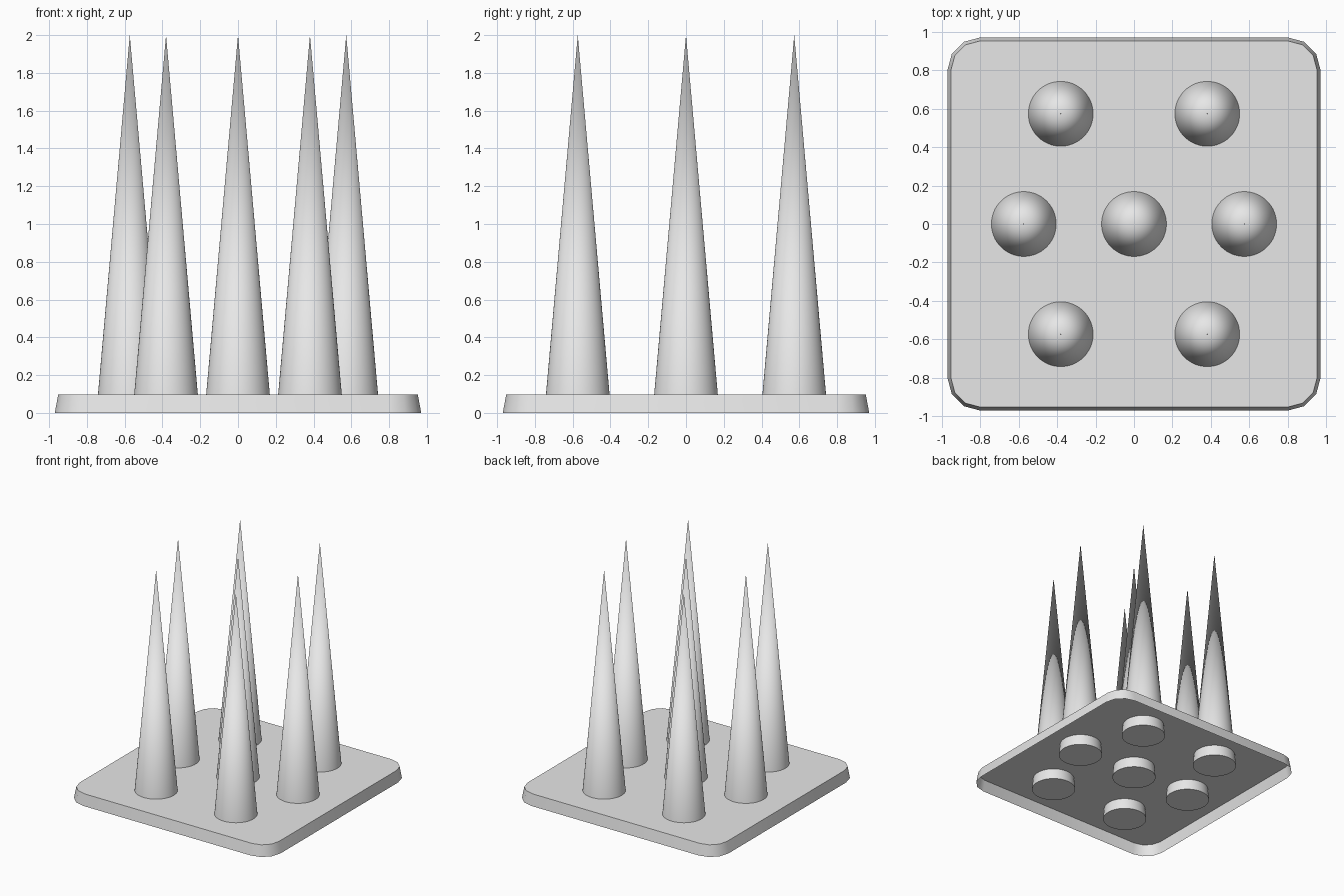
import bpy, bmesh
from math import cos, sin, pi

cube = bpy.data.objects.get("Cube")
if cube:
    bpy.data.objects.remove(cube, do_unlink=True)

PLATE_TOP = 0.097
HEIGHT = 2.0
SPIKE_RADIUS = 0.177
SPIKE_SIDES = 64

# Single grey material
grey = bpy.data.materials.new("light_grey")
grey.use_nodes = True
colour = (0.8, 0.8, 0.8, 1.0)
grey.diffuse_color = colour
grey.node_tree.nodes["Principled BSDF"].inputs["Base Color"].default_value = colour


def add_object(name, bm):
    bm.normal_update()
    mesh = bpy.data.meshes.new(name)
    bm.to_mesh(mesh)
    bm.free()
    mesh.materials.append(grey)
    obj = bpy.data.objects.new(name, mesh)
    bpy.context.collection.objects.link(obj)
    return obj


def rounded_square(bm, radius, z, centre=0.8, segments=3):
    """Ring of vertices with faceted corners, counter-clockwise."""
    ring = []
    for corner, (sx, sy) in enumerate([(1, 1), (-1, 1), (-1, -1), (1, -1)]):
        for i in range(segments + 1):
            a = (corner + i / segments) * pi / 2
            ring.append(bm.verts.new((sx * centre + radius * cos(a),
                                      sy * centre + radius * sin(a), z)))
    return ring


def bridge(bm, lower, upper):
    n = len(lower)
    for i in range(n):
        j = (i + 1) % n
        bm.faces.new((lower[i], lower[j], upper[j], upper[i])).smooth = True


# Base plate: thin tray, open underneath, with slightly sloping sides
bm = bmesh.new()
bottom = rounded_square(bm, 0.17, 0)
top = rounded_square(bm, 0.152, PLATE_TOP)
bridge(bm, bottom, top)
bm.faces.new(top)
add_object("base_plate", bm)


# Spikes: pointed cones standing through the plate, smooth up to a shared tip
def add_spike(name, x, y):
    bm = bmesh.new()
    ring = [bm.verts.new((SPIKE_RADIUS * cos(2 * pi * i / SPIKE_SIDES),
                          SPIKE_RADIUS * sin(2 * pi * i / SPIKE_SIDES), 0))
            for i in range(SPIKE_SIDES)]
    tip = bm.verts.new((0, 0, HEIGHT))
    for i in range(SPIKE_SIDES):
        bm.faces.new((ring[i], ring[(i + 1) % SPIKE_SIDES], tip)).smooth = True
    bm.faces.new(ring[::-1])
    add_object(name, bm).location = (x, y, 0)


add_spike("spike_centre", 0, 0)
for side, s in (("left", 1), ("right", -1)):
    add_spike("spike_middle_" + side, s * 0.573, 0)
    for row, d in (("front", -1), ("back", 1)):
        add_spike("spike_" + row + "_" + side, s * 0.381, d * 0.573)
